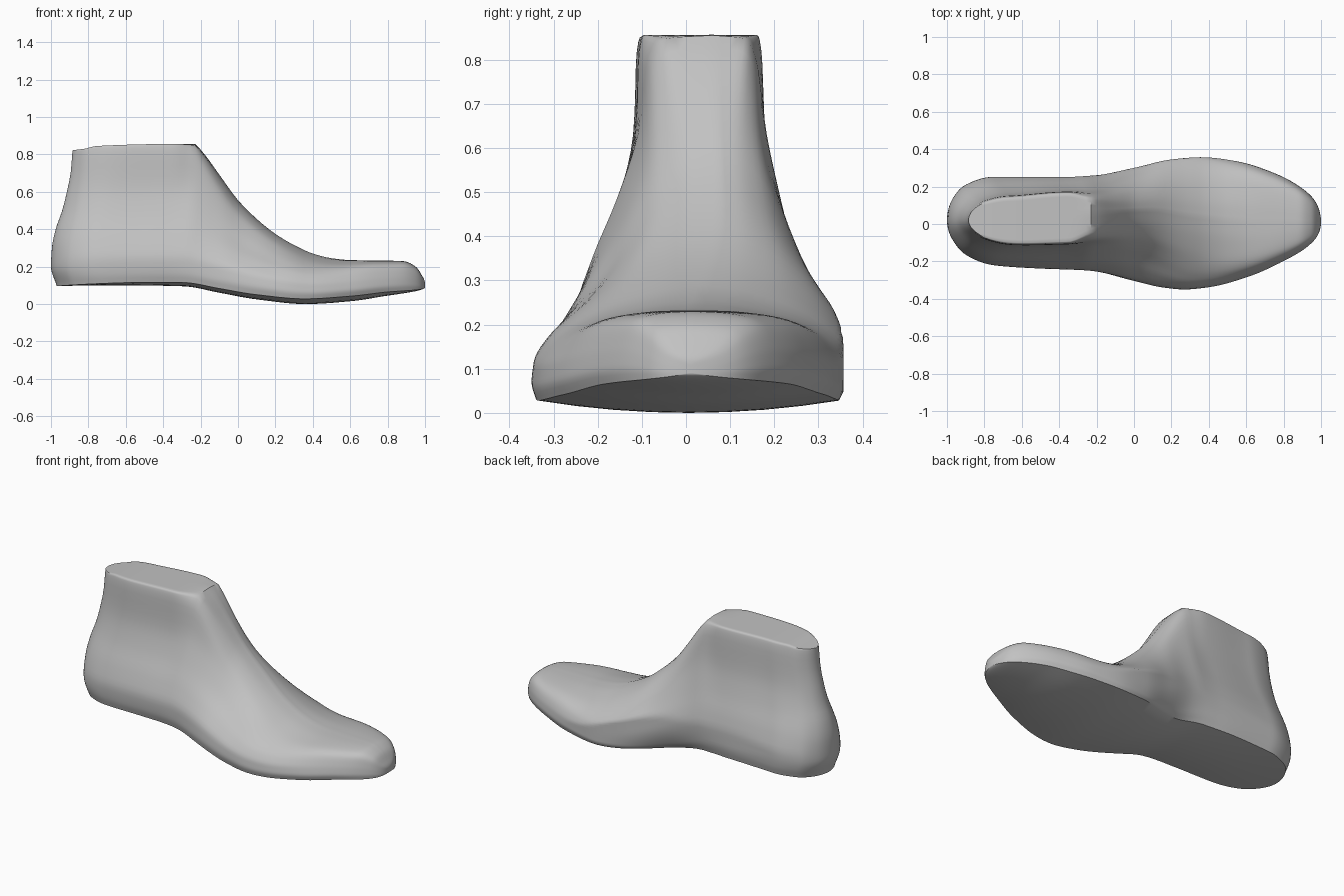
import bpy
import bmesh
import math

STATIONS = 96      # slices from heel to toe
STEPS = 4          # smooth steps between profile points
SOLE_STEPS = 8     # points across the underside

if "Cube" in bpy.data.objects:
    bpy.data.objects.remove(bpy.data.objects["Cube"], do_unlink=True)


def smooth_curve(points, x):
    """Monotone cubic through (x, value) points, so no curve overshoots."""
    xs = [p[0] for p in points]
    ys = [p[1] for p in points]
    if x <= xs[0]:
        return ys[0]
    if x >= xs[-1]:
        return ys[-1]
    slope = [(ys[i + 1] - ys[i]) / (xs[i + 1] - xs[i]) for i in range(len(xs) - 1)]

    def tangent(i):
        if i == 0:
            return slope[0]
        if i == len(slope):
            return slope[-1]
        a, b = slope[i - 1], slope[i]
        return 2 * a * b / (a + b) if a * b > 0 else 0

    i = max(k for k in range(len(slope)) if xs[k] <= x)
    h = xs[i + 1] - xs[i]
    t = (x - xs[i]) / h
    return ((1 + 2 * t) * (1 - t) ** 2 * ys[i] + t * (1 - t) ** 2 * h * tangent(i)
            + t * t * (3 - 2 * t) * ys[i + 1] + t * t * (t - 1) * h * tangent(i + 1))


def angle(x):
    return math.acos(max(-1, min(1, -x)))


def lengthwise(points):
    """Curve along the foot, measured by angle so both ends round off."""
    table = [(angle(x), v) for x, v in points]
    return lambda x: smooth_curve(table, angle(x))


# Plan outline of each side, the ridge between them, and the side silhouette
left_edge = lengthwise([(-1, .02), (-.97, .135), (-.9, .21), (-.75, .252), (-.4, .252), (-.2, .262),
                        (0, .3), (.2, .345), (.36, .357), (.55, .335), (.75, .272), (.9, .19),
                        (.97, .12), (1, .01)])
right_edge = lengthwise([(-1, .02), (-.97, -.085), (-.9, -.165), (-.75, -.222), (-.5, -.24),
                         (-.25, -.25), (0, -.305), (.15, -.34), (.27, -.352), (.4, -.34),
                         (.6, -.288), (.8, -.2), (.93, -.12), (.98, -.065), (1, .01)])
ridge = lengthwise([(-1, .02), (-.75, .02), (-.4, .05), (-.2, .065), (.1, .08), (.3, .05),
                    (.6, .02), (1, .01)])
top_height = lengthwise([(-1, .82), (-.93, .83), (-.85, .845), (-.265, .857), (-.225, .825),
                         (-.11, .69), (0, .555), (.1, .455), (.2, .375), (.3, .315), (.4, .27),
                         (.5, .245), (.6, .235), (.88, .23), (.95, .2), (.985, .15), (1, .11)])
sole_height = lengthwise([(-1, .095), (-.6, .1), (-.3, .095), (-.1, .06), (.1, .025), (.36, 0),
                          (.6, .015), (.8, .045), (1, .09)])
heel_back = [(.1, .97), (.2, 1), (.3, .995), (.4, .975), (.5, .94), (.6, .915), (.7, .895), (.82, .885)]

# Cross-section profiles, sole edge to ridge: (height share, width share)
ankle = [(0, .93), (.07, .98), (.17, 1), (.32, .9), (.5, .72), (.7, .59), (.95, .54), (1, .49), (1, 0)]
shin = [(0, .95), (.07, .99), (.17, 1), (.32, .9), (.5, .73), (.7, .57), (.93, .46), (.99, .34), (1, 0)]
instep = [(0, .97), (.1, 1), (.22, .99), (.38, .87), (.55, .69), (.72, .53), (.88, .36), (.97, .17), (1, 0)]
ball = [(0, .97), (.15, 1), (.3, 1), (.48, .95), (.62, .85), (.76, .68), (.88, .46), (.97, .2), (1, 0)]
toe = [(0, .95), (.2, 1), (.4, .99), (.6, .95), (.78, .87), (.9, .72), (.96, .5), (.99, .25), (1, 0)]
keys = [(-1, ankle), (-.4, ankle), (-.26, shin), (0, instep), (.35, ball), (.75, toe), (1, toe)]


def section(s):
    """Blend the profiles at station s and sample the result finely."""
    rows = []
    for r in range(len(ankle)):
        rows.append([smooth_curve([(k, p[r][c]) for k, p in keys], s) for c in (0, 1)])
    samples = []
    for n in range((len(rows) - 1) * STEPS + 1):
        t = n / STEPS
        samples.append([smooth_curve([(i, row[c]) for i, row in enumerate(rows)], t) for c in (0, 1)])
    return samples


def bump(s, centre, width):
    return math.exp(-((s - centre) / width) ** 2)


def left_share(s, u, w):
    """Inner side: full instep, wide ankle top and a hollow under the arch."""
    full = w * (1 + .12 * u * bump(s, -.45, .25))
    full += .2 * bump(s, .08, .24) * math.sin(math.pi * u)
    return min(full, max(w, 1)) * (1 - .25 * bump(s, -.1, .22) * max(0, 1 - u / .3) ** 2)


def right_share(s, u, w):
    """Outer side: slightly leaner than the profile."""
    return w - .05 * math.sin(math.pi * u) * u * w * 1.5


def place(s, y, z):
    """Stations behind the middle lean to follow the back of the heel."""
    return (s * smooth_curve(heel_back, z) if s < 0 else s, y, z)


def ring(s):
    low, high, mid = sole_height(s), top_height(s), ridge(s)
    lift = (.024 + .012 * s) * (1 - s ** 4)
    profile = section(s)
    sides = []
    for edge, share in ((left_edge(s), left_share), (right_edge(s), right_share)):
        side = []
        for u, w in profile:
            z = low + lift + u * (high - low - lift)
            side.append(place(s, mid + (edge - mid) * share(s, u, w), z))
        sides.append(side)
    left, right = sides
    loop = left + right[-2::-1]
    # gently rounded underside between the two edges
    for i in range(1, SOLE_STEPS):
        t = i / SOLE_STEPS
        y = right[0][1] + (left[0][1] - right[0][1]) * t
        loop.append(place(s, y, low + lift * (2 * t - 1) ** 2))
    return loop


# Skin the slices into one closed body
bm = bmesh.new()
loops = []
for i in range(STATIONS + 1):
    s = -math.cos(math.pi * i / STATIONS)
    loops.append([bm.verts.new(co) for co in ring(s)])
for a, b in zip(loops, loops[1:]):
    for j in range(len(a)):
        k = (j + 1) % len(a)
        bm.faces.new((a[j], a[k], b[k], b[j]))
bmesh.ops.remove_doubles(bm, verts=bm.verts, dist=.0004)
bmesh.ops.recalc_face_normals(bm, faces=bm.faces)
mesh = bpy.data.meshes.new("foot_form")
bm.to_mesh(mesh)
bm.free()
body = bpy.data.objects.new("foot_form", mesh)
bpy.context.collection.objects.link(body)

# Plain grey finish
grey = bpy.data.materials.new("light_grey")
grey.use_nodes = True
colour = (.54, .54, .54, 1)
grey.diffuse_color = colour
grey.node_tree.nodes["Principled BSDF"].inputs["Base Color"].default_value = colour
mesh.materials.append(grey)

bpy.ops.object.select_all(action='DESELECT')
body.select_set(True)
bpy.context.view_layer.objects.active = body
bpy.ops.object.shade_smooth_by_angle(angle=math.radians(40))
